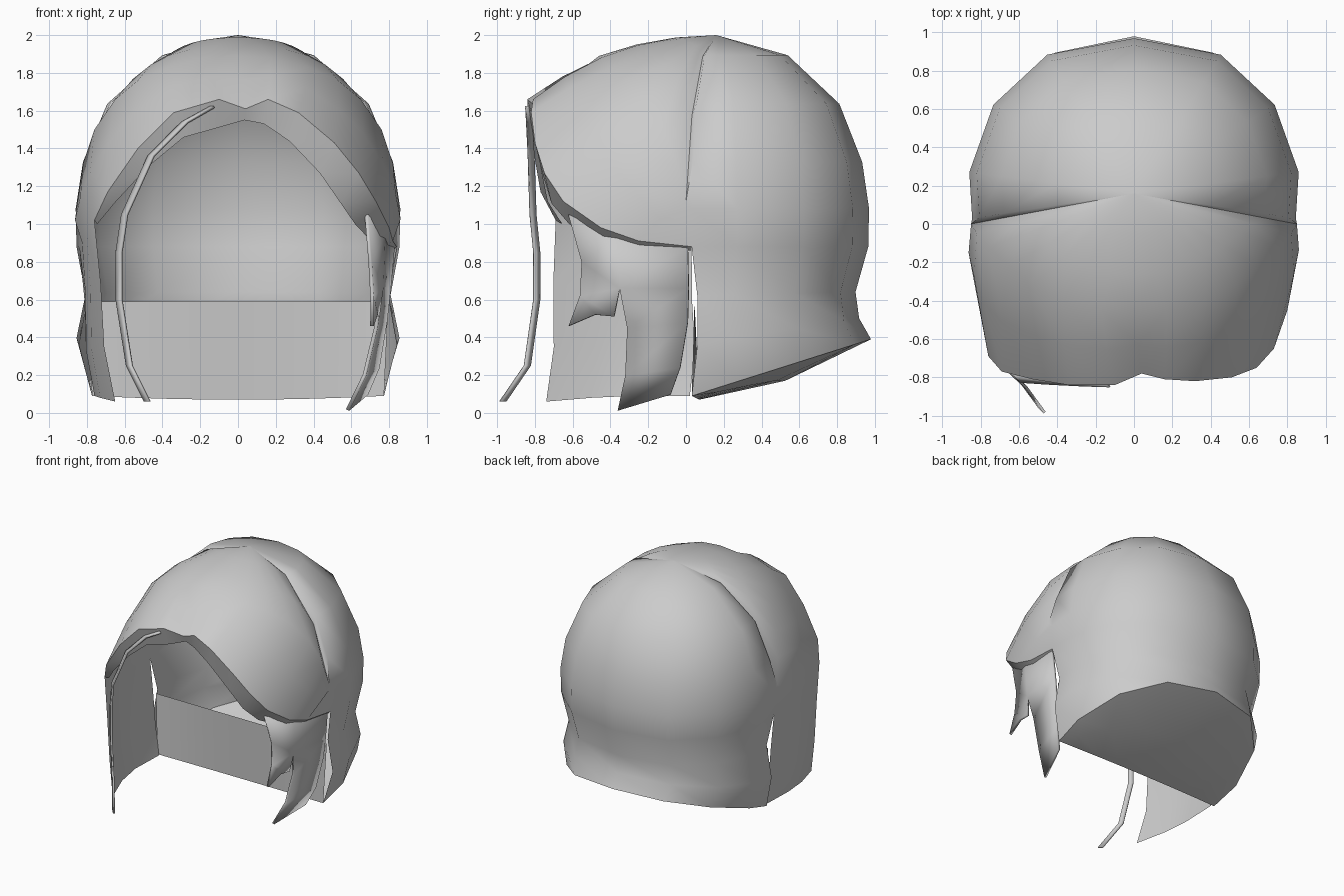
import bpy, bmesh, math
from mathutils import Vector as V

if "Cube" in bpy.data.objects:
    bpy.data.objects.remove(bpy.data.objects["Cube"])

grey = bpy.data.materials.new("hair_grey")
grey.use_nodes = True
COLOUR = (0.6, 0.6, 0.6, 1)
grey.diffuse_color = COLOUR
grey.node_tree.nodes["Principled BSDF"].inputs["Base Color"].default_value = COLOUR


def build(name, grids, thick=0, angle=40):
    """Join grids of points (lists of rows) into one welded, smooth object."""
    bm = bmesh.new()
    for rows in grids:
        vs = [[bm.verts.new(p) for p in row] for row in rows]
        for a, b in zip(vs, vs[1:]):
            for i in range(len(a) - 1):
                bm.faces.new((a[i], a[i + 1], b[i + 1], b[i]))
    bmesh.ops.remove_doubles(bm, verts=bm.verts, dist=0.0005)
    bmesh.ops.recalc_face_normals(bm, faces=bm.faces)
    me = bpy.data.meshes.new(name)
    bm.to_mesh(me)
    bm.free()
    me.materials.append(grey)
    ob = bpy.data.objects.new(name, me)
    bpy.context.collection.objects.link(ob)
    bpy.ops.object.select_all(action='DESELECT')
    ob.select_set(True)
    bpy.context.view_layer.objects.active = ob
    bpy.ops.object.shade_smooth_by_angle(angle=math.radians(angle))
    if thick:
        mod = ob.modifiers.new("thickness", 'SOLIDIFY')
        mod.thickness = thick
        mod.offset = 0
    return ob


POLE = V((0, 0.16, 2.0))
# Crown profile: share of the reach, share of the drop
CROWN = [(0, 0), (0.47, 0.095), (0.81, 0.325), (0.96, 0.6), (1.005, 0.82), (1, 1)]


def crown_column(end):
    return [V((POLE.x + (end.x - POLE.x) * h, POLE.y + (end.y - POLE.y) * h,
               POLE.z + (end.z - POLE.z) * d)) for h, d in CROWN]


def fringe_column(brow, end):
    """Round from the crown to the brow arc, then straight to the fringe end."""
    a = math.acos(1 - (POLE.z - brow.z) / 1.12)
    pts = []
    for i in range(4):
        s = a * i / 3
        h, d = math.sin(s) / math.sin(a), (1 - math.cos(s)) / (1 - math.cos(a))
        p = POLE.lerp(brow, h)
        p.z = POLE.z + (brow.z - POLE.z) * d
        pts.append(p)
    bulge = V((0.03 * brow.x, -0.01, 0.01))
    return pts + [brow.lerp(end, 0.5) + bulge, end]


# Hairline ends: back half, then fringe on each side of the parting
quarter = [(0.84, 0.03), (0.855, 0.27), (0.73, 0.62), (0.45, 0.88)]
outline = quarter + [(0, 0.965)] + [(-x, y) for x, y in reversed(quarter)]
back_ends = [V((x, y, 0.88)) for x, y in outline]
right_ends = [V(p) for p in (
    (0.84, 0.03, 0.88), (0.82, -0.25, 0.91), (0.8, -0.45, 0.98), (0.73, -0.65, 1.12),
    (0.64, -0.75, 1.27), (0.51, -0.8, 1.43), (0.32, -0.82, 1.59), (0.16, -0.81, 1.66),
    (0.04, -0.78, 1.61))]
left_ends = [V(p) for p in (
    (-0.84, 0.03, 0.88), (-0.825, -0.28, 0.9), (-0.8, -0.48, 0.95), (-0.76, -0.69, 1.02),
    (-0.69, -0.77, 1.17), (-0.53, -0.81, 1.4), (-0.34, -0.84, 1.59), (-0.1, -0.84, 1.66),
    (0.04, -0.78, 1.61))]
# Brow arc where the round crown meets the fringe, side to centre
brow_arc = [(0.85, 0, 1.12), (0.82, -0.05, 1.32), (0.76, -0.12, 1.5), (0.65, -0.22, 1.66),
            (0.53, -0.32, 1.76), (0.37, -0.4, 1.83), (0.17, -0.45, 1.88), (0, -0.46, 1.89)]


def fringe(ends, side):
    cols = [fringe_column(V((x * side, y, z)), e) for (x, y, z), e in zip(brow_arc, ends[1:])]
    return [crown_column(ends[0])] + cols


# Nape: scaled copies of the back outline (x scale, y scale, slit, side z, back z)
nape = [back_ends]
for sx, sy, slit, side, back in ((0.945, 0.93, 0.03, 0.62, 0.64),
                                 (1.0, 0.95, 0.03, 0.36, 0.5),
                                 (0.92, 1.015, 0, 0.09, 0.39)):
    nape.append([V((x * sx, max(y * sy, 0.03 + slit),
                    side + (back - side) * max(0, y - 0.03) / 0.935)) for x, y in outline])

# Side panel hanging from the fringe on the -x side
panel_top = left_ends[:4]
panel_bottom = [V((-0.75, 0.02, 0.09)), V((-0.76, -0.28, 0.09)),
                V((-0.73, -0.5, 0.08)), V((-0.65, -0.74, 0.06))]
panel = [panel_top]
for t, bulge in ((0.35, -0.005), (0.7, -0.025), (1, 0)):
    panel.append([a.lerp(b, t) + V((bulge, -bulge, 0))
                  for a, b in zip(panel_top, panel_bottom)])

build("hair_shell", [[crown_column(e) for e in back_ends],
                     fringe(right_ends, 1), fringe(left_ends, -1), nape, panel], angle=50)


# Turned-in rim under the fringe
def rim(ends):
    n = len(ends) - 1
    inner = [V((e.x * (0.98 - 0.13 * min(1, i / 3)), e.y * 0.95,
                e.z - 0.02 - 0.12 * math.sin(math.pi * i / n) ** 0.5 * min(1, i / 4)
                - 0.04 * i / n)) for i, e in enumerate(ends)]
    return [ends, inner]


build("fringe_rim", [rim(right_ends), rim(left_ends[3:])])

# Closed underside of the nape and the upright face inside it
hem = nape[-1]
half = len(hem) // 2
front = [hem[0].lerp(hem[-1], i / (len(hem) - 1)) for i in range(len(hem))]
front = [p + V((0, 0.04, -0.02)) * (1 - (p.x / hem[0].x) ** 2) for p in front]
middle = [a.lerp(b, 0.5) + V((0, 0, -0.06)) * (1 - abs(i - half) / half)
          for i, (a, b) in enumerate(zip(hem, front))]
build("nape_underside", [[hem, middle, front]])
top = [V((p.x * 1.03, 0.045, 0.59)) for p in front]
build("nape_inner_face", [[top, front]])

# Loose locks on the +x side, joined under the fringe
long_lock = [
    ((0.82, 0.01, 0.88), (0.77, -0.36, 0.94)), ((0.8, 0.015, 0.66), (0.76, -0.35, 0.66)),
    ((0.78, 0.01, 0.48), (0.73, -0.31, 0.45)), ((0.74, -0.03, 0.24), (0.67, -0.32, 0.2)),
    ((0.68, -0.08, 0.1), (0.58, -0.36, 0.015))]
short_lock = [
    ((0.77, -0.36, 0.94), (0.68, -0.62, 1.05)), ((0.76, -0.35, 0.66), (0.7, -0.55, 0.8)),
    ((0.74, -0.38, 0.51), (0.71, -0.56, 0.62)), ((0.73, -0.48, 0.52), (0.71, -0.62, 0.46))]
build("side_locks", [long_lock, short_lock], thick=0.02, angle=30)

# Thin strand falling in front of the -x side panel
path = [(-0.14, -0.835, 1.62), (-0.28, -0.83, 1.54), (-0.46, -0.82, 1.36),
        (-0.6, -0.81, 1.05), (-0.63, -0.79, 0.85), (-0.63, -0.79, 0.6),
        (-0.575, -0.84, 0.25), (-0.48, -0.97, 0.06)]
SPREAD = V((0.014, -0.014, 0))
build("front_strand", [[(V(p) + SPREAD, V(p) - SPREAD) for p in path]], thick=0.014, angle=30)
